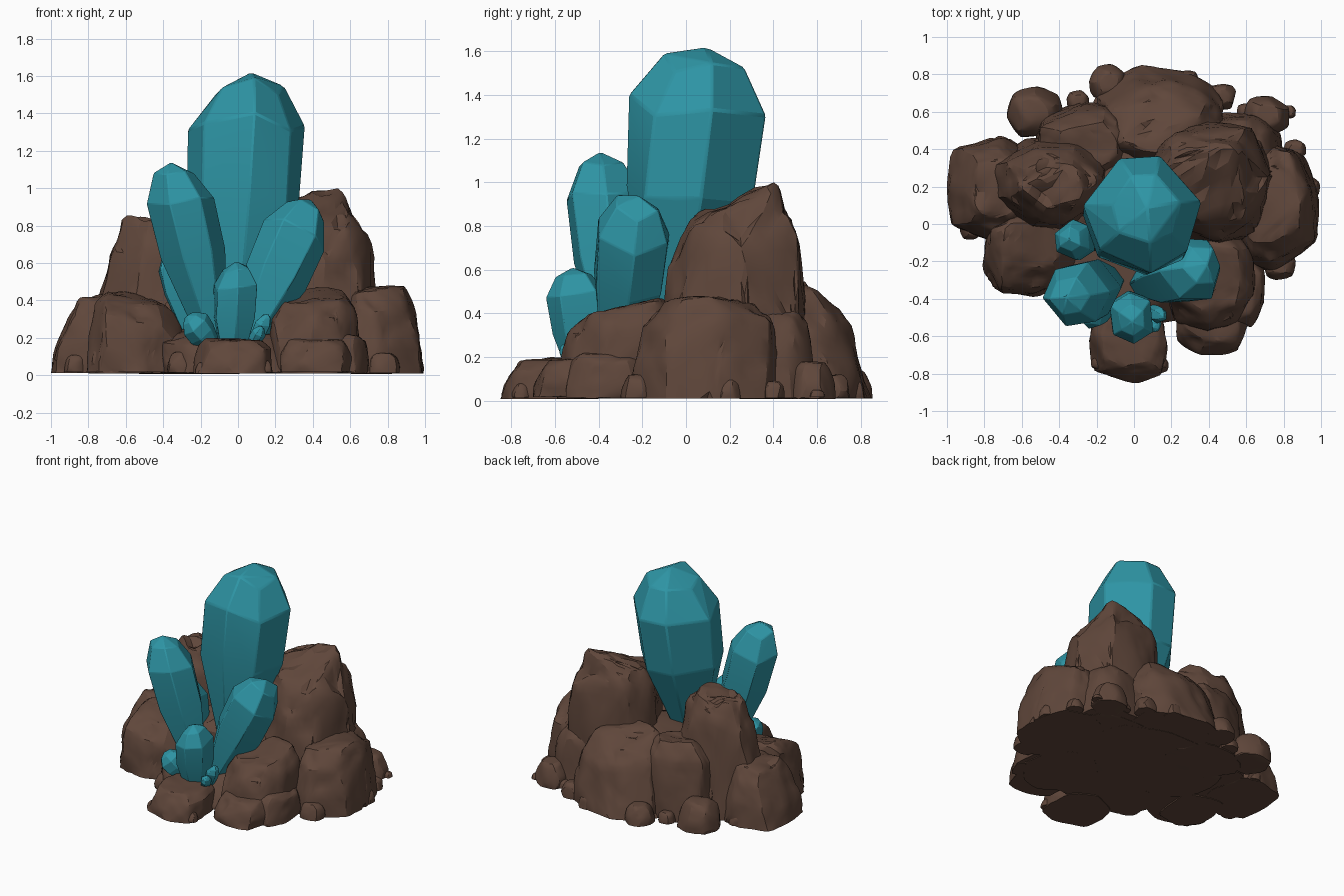
import bpy, bmesh, math, random
from mathutils import Vector, noise

if "Cube" in bpy.data.objects:
    bpy.data.objects.remove(bpy.data.objects["Cube"])

random.seed(7)


def material(name, col):
    m = bpy.data.materials.new(name)
    m.diffuse_color = (*col, 1)
    m.use_nodes = True
    m.node_tree.nodes["Principled BSDF"].inputs["Base Color"].default_value = m.diffuse_color
    return m


BROWN = material("brown_rock", (0.115, 0.062, 0.043))
TEAL = material("teal_crystal", (0.027, 0.300, 0.375))


def finish(bm, name, mat, angle):
    bmesh.ops.recalc_face_normals(bm, faces=bm.faces[:])
    me = bpy.data.meshes.new(name)
    bm.to_mesh(me)
    bm.free()
    me.materials.append(mat)
    me.shade_smooth()
    me.set_sharp_from_angle(angle=angle)
    ob = bpy.data.objects.new(name, me)
    bpy.context.collection.objects.link(ob)
    return ob


def hull(points):
    bm = bmesh.new()
    for p in points:
        bm.verts.new(p)
    res = bmesh.ops.convex_hull(bm, input=bm.verts[:])
    junk = {g for g in res["geom_interior"] + res["geom_unused"]
            if isinstance(g, bmesh.types.BMVert)}
    bmesh.ops.delete(bm, geom=list(junk), context='VERTS')
    return bm


def rock(name, x0, x1, y0, y1, h, lean=(0, 0), tilt=(0, 0), top=0.6, n=8, cuts=4):
    """Worn, chiselled boulder fitted exactly to a box, flat underneath."""
    rng = random.Random(name)
    pts = []
    spin = rng.uniform(0, 6.28)
    for t, s in ((0, 1.0), (0.45, 1.0), (0.82, 0.5 + top * 0.6), (1.0, top)):
        for i in range(n):
            a = spin + (i + rng.uniform(-0.3, 0.3)) * math.tau / n
            c, sn = math.cos(a), math.sin(a)
            r = (abs(c) ** 3 + abs(sn) ** 3) ** (-1 / 3) * s * rng.uniform(0.88, 1.04)
            u, v = c * r, sn * r
            z = t * (1 + tilt[0] * u + tilt[1] * v) * rng.uniform(0.95, 1.02)
            pts.append((u + lean[0] * t, v + lean[1] * t, z))
    bm = hull(pts)
    bmesh.ops.subdivide_edges(bm, edges=bm.edges[:], cuts=cuts, use_grid_fill=True)
    bmesh.ops.smooth_vert(bm, verts=bm.verts[:], factor=0.5,
                          use_axis_x=True, use_axis_y=True, use_axis_z=True)
    # shallow dents and chips
    size = Vector(((x1 - x0) / 2, (y1 - y0) / 2, h))
    off = Vector((rng.uniform(0, 50), rng.uniform(0, 50), 0))
    bm.normal_update()
    moves = []
    for v in bm.verts:
        w = Vector(a * b for a, b in zip(v.co, size)) + off
        d = 0.05 * noise.noise(w * 5) - 0.09 * max(0, noise.noise(w * 9) - 0.15)
        d += 0.02 * noise.noise(w * 18)
        moves.append(v.normal * d)
    for v, m in zip(bm.verts, moves):
        v.co += m
    # fit to the box, then cut the underside flat
    lo = [min(v.co[k] for v in bm.verts) for k in range(3)]
    hi = [max(v.co[k] for v in bm.verts) for k in range(3)]
    box = ((x0, x1), (y0, y1), (-0.12 * h, h))
    floor = rng.uniform(0.008, 0.018)
    for v in bm.verts:
        for k in range(3):
            f = (v.co[k] - lo[k]) / (hi[k] - lo[k])
            v.co[k] = box[k][0] + f * (box[k][1] - box[k][0])
        v.co.z = max(v.co.z, floor)
    return finish(bm, name, BROWN, math.radians(24))


def crystal(name, base, tip, r, r_base, shoulder=0.76, waist=0.48, n=6, start=0.3):
    """Faceted prism: narrow root, wide body, irregular two-stage point."""
    rng = random.Random(name)
    b, t = Vector(base), Vector(tip)
    q = (t - b).to_track_quat('Z', 'Y')
    length = (t - b).length
    ang = [start + (i + rng.uniform(-0.15, 0.15)) * math.tau / n for i in range(n)]
    cut = [rng.uniform(-0.04, 0.04) for _ in ang]
    mid = shoulder + (1 - shoulder) * 0.68
    pts = [t]
    for f, s, wob in ((0, r_base, 0), (waist, r * 0.95, 0.5), (shoulder, r, 1), (mid, r * 0.6, 1)):
        for a, c in zip(ang, cut):
            k = s * rng.uniform(0.96, 1.04)
            p = Vector((math.cos(a) * k, math.sin(a) * k, (f + c * wob) * length))
            pts.append(b + q @ p)
    bm = hull(pts)
    bmesh.ops.dissolve_limit(bm, angle_limit=0.06, verts=bm.verts[:], edges=bm.edges[:])
    ob = finish(bm, name, TEAL, math.radians(12))
    bev = ob.modifiers.new("worn_edges", 'BEVEL')
    bev.width = 0.03 * r
    bev.segments = 1
    bev.limit_method = 'ANGLE'
    bev.angle_limit = 0.25
    return ob


# Large boulders
rock("right_peak", 0.08, 0.77, -0.13, 0.55, 1.0, (-0.08, 0.05), (0.0, 0.12), 0.62)
rock("left_peak", -0.77, -0.14, -0.04, 0.46, 0.87, (0.10, 0.0), (0.03, 0.0), 0.52)
rock("back_boulder", -0.22, 0.48, 0.32, 0.85, 0.57, (0.0, -0.25), (0, -0.18), 0.6)
rock("back_left_boulder", -0.53, 0.02, 0.22, 0.65, 0.57, (0.06, -0.1), (0, 0), 0.62)
rock("left_boulder", -1.0, -0.55, -0.10, 0.46, 0.45, (0.25, 0), (0.1, 0), 0.58)
rock("left_front_boulder", -0.81, -0.27, -0.39, 0.08, 0.45, (-0.08, 0.15), (-0.12, 0.1), 0.6)
rock("right_boulder", 0.52, 0.99, -0.25, 0.42, 0.48, (-0.1, 0.05), (0, 0), 0.66)
rock("right_back_boulder", 0.35, 0.80, 0.15, 0.60, 0.45, (-0.1, -0.1), (0, 0), 0.6)
rock("right_front_boulder", 0.16, 0.66, -0.59, -0.02, 0.47, (0.0, 0.10), (0.05, 0.1), 0.68)
rock("front_slab", -0.24, 0.18, -0.85, -0.40, 0.20, (0, 0.1), (0, 0.08), 0.74)
rock("core", -0.55, 0.55, -0.15, 0.62, 0.50, (0, 0), (0, 0), 0.7)
rock("front_bed", -0.42, 0.40, -0.55, 0.10, 0.25, (0, 0.1), (0, 0.1), 0.7)
rock("right_front_ledge", 0.22, 0.62, -0.70, -0.30, 0.22, (0, 0.15), (0, 0.1), 0.7)
rock("right_ledge", 0.42, 0.70, -0.55, -0.15, 0.22, (-0.1, 0), (0, 0), 0.7)
rock("left_ledge", -0.80, -0.45, -0.36, 0.1, 0.20, (0.1, 0.1), (0, 0), 0.75)

# Pebbles round the foot: x, y, radius, height
pebbles = [
    (-0.53, 0.60, 0.15, 0.22), (0.71, 0.58, 0.12, 0.18), (-0.14, 0.76, 0.10, 0.14),
    (0.86, 0.40, 0.06, 0.09), (0.78, -0.22, 0.085, 0.12), (0.47, 0.68, 0.075, 0.12),
    (0.13, -0.75, 0.055, 0.08), (-0.30, 0.66, 0.06, 0.09), (0.93, 0.20, 0.065, 0.10),
    (0.60, 0.60, 0.05, 0.07), (-0.72, 0.42, 0.06, 0.09), (0.62, -0.42, 0.07, 0.12),
    (-0.86, -0.02, 0.07, 0.11), (-0.30, -0.42, 0.08, 0.13), (0.28, 0.76, 0.07, 0.10),
    (-0.18, -0.74, 0.05, 0.07), (0.72, -0.13, 0.09, 0.14), (0.83, 0.60, 0.035, 0.05),
]
for i, (x, y, r, h) in enumerate(pebbles):
    k = random.uniform(0.85, 1.0)
    rock(f"pebble_{i + 1}", x - r, x + r, y - r * k, y + r * k, h, top=0.55, n=7, cuts=2)

# Main crystals
crystal("tall_crystal", (0.0, -0.06, 0.32), (0.07, 0.09, 1.62), 0.315, 0.10, 0.77, 0.47, 7)
crystal("left_crystal", (-0.12, -0.30, 0.15), (-0.36, -0.39, 1.14), 0.18, 0.07, 0.78, 0.50)
crystal("right_crystal", (0.03, -0.32, 0.15), (0.39, -0.22, 0.94), 0.185, 0.07, 0.76, 0.48)
crystal("front_crystal", (-0.03, -0.46, 0.12), (-0.01, -0.52, 0.61), 0.135, 0.08, 0.74, 0.40)
crystal("side_crystal", (-0.26, -0.10, 0.25), (-0.35, -0.08, 0.70), 0.11, 0.05, 0.74, 0.45)

# Small shards at the crystal roots
crystal("shard_left", (-0.14, -0.44, 0.16), (-0.27, -0.50, 0.32), 0.085, 0.05, 0.7, 0.4)
crystal("shard_right", (0.08, -0.46, 0.16), (0.16, -0.50, 0.33), 0.045, 0.03, 0.7, 0.4)
crystal("shard_right_low", (0.07, -0.50, 0.15), (0.13, -0.56, 0.26), 0.04, 0.03, 0.7, 0.4)
